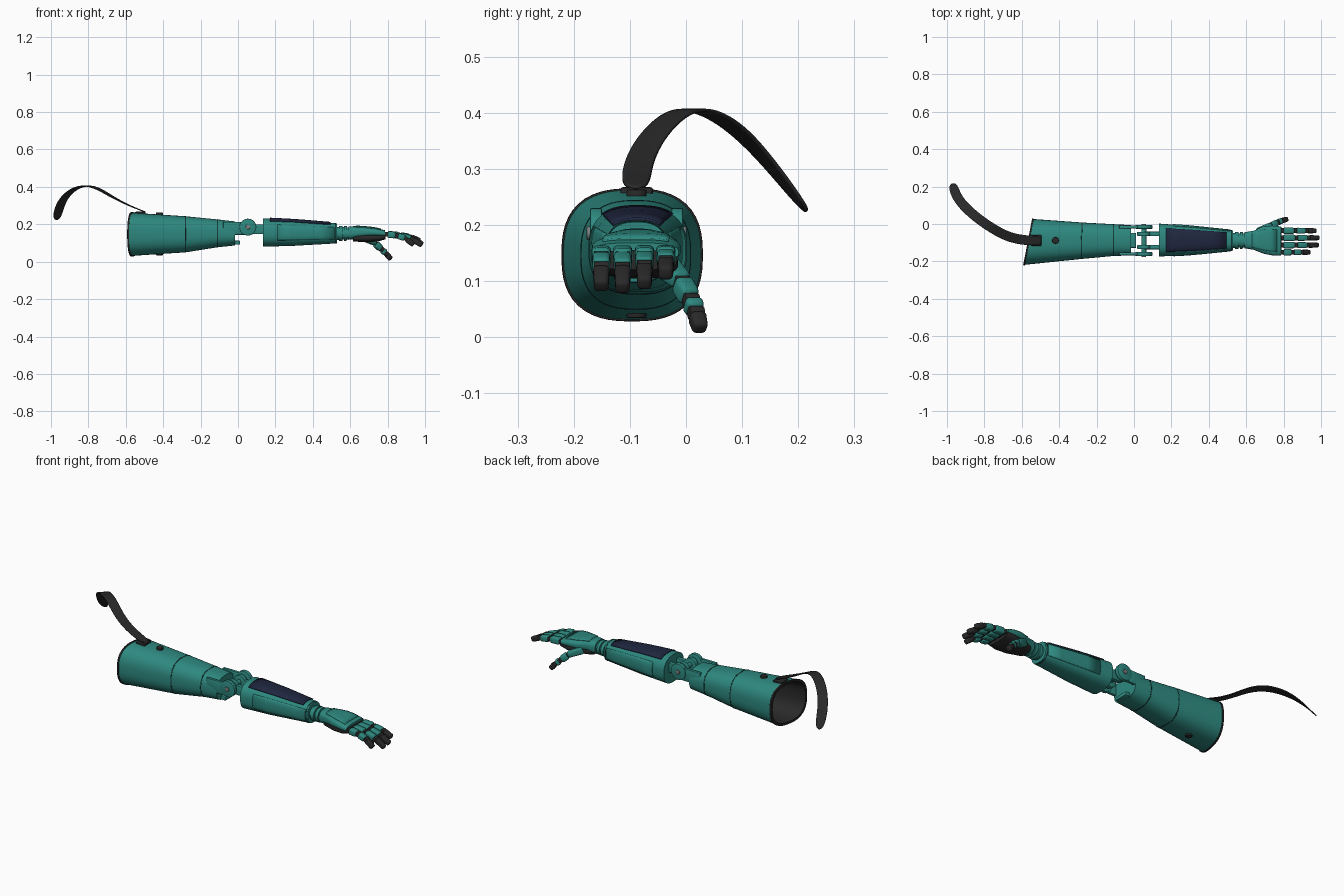
import bpy, bmesh, math
from mathutils import Vector, Matrix

if "Cube" in bpy.data.objects:
    bpy.data.objects.remove(bpy.data.objects["Cube"])


def material(name, rgb):
    m = bpy.data.materials.new(name)
    m.use_nodes = True
    m.diffuse_color = (*rgb, 1)
    m.node_tree.nodes["Principled BSDF"].inputs["Base Color"].default_value = (*rgb, 1)
    return m


TEAL = material("teal", (0.027, 0.25, 0.215))
BLACK = material("black", (0.022, 0.022, 0.022))
NAVY = material("navy", (0.014, 0.02, 0.05))
SEAM = material("seam_dark_teal", (0.008, 0.05, 0.045))
GREY = material("pin_grey", (0.2, 0.22, 0.22))
YC, ZC = -0.088, 0.15


def finish(name, bm, mats, angle=35):
    bmesh.ops.recalc_face_normals(bm, faces=bm.faces)
    me = bpy.data.meshes.new(name)
    bm.to_mesh(me)
    bm.free()
    ob = bpy.data.objects.new(name, me)
    bpy.context.collection.objects.link(ob)
    for m in mats:
        me.materials.append(m)
    bpy.ops.object.select_all(action="DESELECT")
    ob.select_set(True)
    bpy.context.view_layer.objects.active = ob
    bpy.ops.object.shade_smooth_by_angle(angle=math.radians(angle))
    return ob


def slant(x, y):
    # The open end of the socket is cut at an angle
    fade = max(0, min(1, (-0.25 - x) / 0.3))
    return x + 0.19 * (y - YC) * fade


def section(st, x):
    # Interpolate a station (x, y0, y1, z0, z1) at any x
    for a, b in zip(st, st[1:]):
        if a[0] <= x <= b[0]:
            t = (x - a[0]) / (b[0] - a[0])
            return tuple(p + (q - p) * t for p, q in zip(a, b))
    return st[-1]


def grow(s, d):
    return (s[0], s[1] - d, s[2] + d, s[3] - d, s[4] + d)


def loft(name, st, mats, power=2.5, span=None, n=56, dark=0, thick=0):
    """Loft superellipse sections along x; span in degrees makes an open patch."""
    bm = bmesh.new()
    a0, a1 = span or (0, 360)
    count = n if not span else max(4, int(n * (a1 - a0) / 360)) + 1
    rings = []
    for x, y0, y1, z0, z1 in st:
        ring = []
        for i in range(count):
            a = math.radians(a0 + (a1 - a0) * i / (count - (1 if span else 0)))
            c, s = math.cos(a), math.sin(a)
            r = (abs(c) ** power + abs(s) ** power) ** (-1 / power)
            y = (y0 + y1) / 2 + (y1 - y0) / 2 * c * r
            z = (z0 + z1) / 2 + (z1 - z0) / 2 * s * r
            ring.append(bm.verts.new((slant(x, y), y, z)))
        rings.append(ring)
    for k, (p, q) in enumerate(zip(rings, rings[1:])):
        for i in range(count - (1 if span else 0)):
            j = (i + 1) % count
            f = bm.faces.new((p[i], p[j], q[j], q[i]))
            f.material_index = 1 if k < dark else 0
    if not span and not thick:
        bm.faces.new(rings[0]).material_index = 1 if dark else 0
        bm.faces.new(rings[-1])
    ob = finish(name, bm, mats)
    if thick:
        mod = ob.modifiers.new("thickness", "SOLIDIFY")
        mod.thickness, mod.offset = thick, 0
    return ob


def patch(name, st, x0, x1, mat, lift, span=None, thick=0.004, power=2.5):
    rows = [grow(section(st, x0 + (x1 - x0) * i / 4), lift) for i in range(5)]
    return loft(name, rows, [mat], power, span, thick=thick)


def box(name, lo, hi, mat, bevel=0.004):
    bm = bmesh.new()
    bmesh.ops.create_cube(bm, size=1)
    lo, hi = Vector(lo), Vector(hi)
    for v in bm.verts:
        v.co = (lo + hi) / 2 + v.co * (hi - lo)
    bmesh.ops.bevel(bm, geom=bm.edges[:], offset=bevel, segments=2, affect="EDGES", profile=0.5)
    return finish(name, bm, [mat])


def cylinder(name, p0, p1, r, mat, bevel=0.003):
    p0, p1 = Vector(p0), Vector(p1)
    d = p1 - p0
    bm = bmesh.new()
    bmesh.ops.create_cone(bm, cap_ends=True, segments=32, radius1=r, radius2=r, depth=d.length)
    rim = [e for e in bm.edges if abs(e.verts[0].co.z - e.verts[1].co.z) < 1e-5]
    bmesh.ops.bevel(bm, geom=rim, offset=bevel, segments=2, affect="EDGES", profile=0.5)
    rot = d.to_track_quat("Z", "Y").to_matrix().to_4x4()
    bmesh.ops.transform(bm, matrix=Matrix.Translation((p0 + p1) / 2) @ rot, verts=bm.verts)
    return finish(name, bm, [mat])


def segment(name, p0, p1, w, h, taper, mat):
    """Rounded tapered block from p0 to p1, width kept level."""
    p0, p1 = Vector(p0), Vector(p1)
    d = (p1 - p0).normalized()
    side = Vector((-d.y, d.x, 0)).normalized()
    up = d.cross(side)
    bm = bmesh.new()
    bmesh.ops.create_cube(bm, size=1)
    for v in bm.verts:
        k = taper if v.co.x > 0 else 1
        base = p1 if v.co.x > 0 else p0
        v.co = base + side * v.co.y * w * k + up * v.co.z * h * k
    bmesh.ops.bevel(bm, geom=bm.edges[:], offset=min(w, h) * 0.25, segments=3, affect="EDGES", profile=0.5)
    return finish(name, bm, [mat], 50)


# Upper arm socket: hollow, dark lining and rim
upper = [(-0.567, -0.219, 0.027, 0.031, 0.262), (-0.28, -0.187, 0.008, 0.05, 0.243),
         (-0.11, -0.171, -0.001, 0.077, 0.226), (-0.015, -0.168, -0.006, 0.087, 0.215)]
lining = [grow(section(upper, x), -0.01) for x in (-0.15, -0.28, -0.567)]
loft("upper_arm_socket", lining + upper, [TEAL, BLACK], 2.6, dark=3)
patch("socket_rim", upper, -0.567, -0.558, BLACK, 0.001, power=2.6)
for x in (-0.28, -0.11):
    patch("upper_arm_seam", upper, x - 0.0025, x + 0.0025, SEAM, 0, thick=0.002, power=2.6)

# Strap studs and anchor
cylinder("top_stud", (-0.42, YC, 0.245), (-0.42, YC, 0.263), 0.018, BLACK)
cylinder("bottom_stud", (-0.42, YC, 0.05), (-0.42, YC, 0.034), 0.018, BLACK)
box("strap_anchor", (-0.55, YC - 0.029, 0.25), (-0.495, YC + 0.029, 0.267), BLACK)

# Strap ribbon
path = [Vector(p) for p in (
    (-0.49, -0.09, 0.264), (-0.59, -0.088, 0.302), (-0.68, -0.068, 0.35), (-0.76, -0.022, 0.4),
    (-0.83, 0.025, 0.41), (-0.9, 0.085, 0.378), (-0.95, 0.145, 0.315), (-0.972, 0.218, 0.22))]
bm = bmesh.new()
rows = []
for i, p in enumerate(path):
    d = path[min(i + 1, len(path) - 1)] - path[max(i - 1, 0)]
    side = Vector((-d.y, d.x, 0)).normalized() * 0.026
    rows.append([bm.verts.new(p - side), bm.verts.new(p + side)])
for p, q in zip(rows, rows[1:]):
    bm.faces.new((p[0], p[1], q[1], q[0]))
strap = finish("strap", bm, [BLACK], 60)
crease = strap.modifiers.new("smooth", "SUBSURF")
crease.levels = crease.render_levels = 3
solid = strap.modifiers.new("thickness", "SOLIDIFY")
solid.thickness, solid.offset = 0.005, 0

# Elbow hinge, mirrored about the arm's centre line
EX, EZ = 0.053, 0.185
for s in (-1, 1):
    def at(x, off, z):
        return (x, YC + s * off, z)
    box("elbow_prong", (-0.08, YC + s * 0.072 - 0.008, 0.143), (0.04, YC + s * 0.072 + 0.008, 0.213), TEAL)
    cylinder("elbow_disc", at(EX, 0.062, EZ), at(EX, 0.083, EZ), 0.045, TEAL)
    cylinder("elbow_pin_cap", at(EX, 0.08, EZ), at(EX, 0.089, EZ), 0.012, GREY, 0.002)
    box("forearm_tongue", (EX, YC + s * 0.035 - 0.012, 0.147), (0.16, YC + s * 0.035 + 0.012, 0.2), TEAL)
    cylinder("tongue_disc", at(EX, 0.024, EZ), at(EX, 0.046, EZ), 0.036, TEAL)
cylinder("elbow_axle", (EX, YC - 0.08, EZ), (EX, YC + 0.08, EZ), 0.013, TEAL)
box("lower_stop", (-0.03, YC - 0.04, 0.092), (0.012, YC + 0.04, 0.112), TEAL)

# Forearm shell with raised panels
fore = [(0.135, -0.174, 0.002, 0.08, 0.232), (0.3, -0.165, -0.01, 0.085, 0.224),
        (0.53, -0.142, -0.034, 0.098, 0.205)]
loft("forearm_shell", fore, [TEAL], 2.6)
patch("forearm_top_panel", fore, 0.17, 0.495, NAVY, 0.002, (49, 131), 0.006, 2.6)
for a in (0, 180):
    patch("forearm_side_panel", fore, 0.21, 0.515, TEAL, 0.001, (a - 32, a + 32), 0.004, 2.6)
patch("forearm_end_seam", fore, 0.518, 0.523, SEAM, 0, None, 0.002, 2.6)

# Wrist with stepped rings
rings = [(0.52, 0.04), (0.54, 0.04), (0.541, 0.046), (0.558, 0.046), (0.559, 0.038), (0.566, 0.038),
         (0.567, 0.045), (0.583, 0.044), (0.584, 0.037), (0.615, 0.037)]
loft("wrist", [(x, YC - r, YC + r, 0.151 - r * 0.88, 0.151 + r * 0.88) for x, r in rings], [TEAL], 2)

# Hand back and dark palm
hand = [(0.592, -0.13, -0.044, 0.117, 0.189), (0.64, -0.138, -0.036, 0.125, 0.19),
        (0.69, -0.158, -0.013, 0.131, 0.186), (0.74, -0.168, -0.009, 0.132, 0.18),
        (0.785, -0.168, -0.013, 0.133, 0.168)]
loft("hand_back", hand, [TEAL], 2.8)
loft("palm", [(0.615, -0.125, -0.045, 0.108, 0.155), (0.69, -0.15, -0.02, 0.104, 0.155),
              (0.75, -0.16, -0.014, 0.108, 0.155), (0.788, -0.16, -0.016, 0.12, 0.155)], [BLACK], 2.8)
patch("hand_back_plate", hand, 0.63, 0.765, TEAL, 0.001, (48, 132), 0.005, 2.8)


def digit(name, pts, w, h):
    pts = [Vector(p) for p in pts]
    for i, (a, b) in enumerate(zip(pts, pts[1:])):
        d = (b - a).normalized()
        side = Vector((-d.y, d.x, 0)).normalized() * w * 0.38
        last = i == len(pts) - 2
        k = 1 - 0.08 * i
        cylinder(name + "_joint", a - side, a + side, h * 0.34, BLACK, 0.002)
        segment(name + ("_tip" if last else "_segment"), a + d * 0.006, b - d * (0 if last else 0.006),
                w * k, h * k, 0.85 if last else 0.95, BLACK if last else TEAL)


# Four fingers: name, y, length scale, drop scale
for name, y, reach, drop in (("index_finger", -0.036, 0.93, 0.65), ("middle_finger", -0.074, 1, 1),
                             ("ring_finger", -0.113, 0.98, 1.15), ("little_finger", -0.151, 0.75, 1.1)):
    steps = ((0, 0), (0.075, 0.006), (0.14, 0.022), (0.195, 0.053))
    digit(name, [(0.793 + dx * reach, y, 0.147 - dz * drop) for dx, dz in steps], 0.035, 0.036)

# Thumb
segment("thumb_base", (0.665, -0.045, 0.135), (0.735, -0.008, 0.1), 0.05, 0.042, 0.75, TEAL)
digit("thumb", [(0.73, -0.01, 0.1), (0.768, 0.009, 0.066), (0.792, 0.018, 0.043), (0.818, 0.026, 0.013)], 0.036, 0.036)
